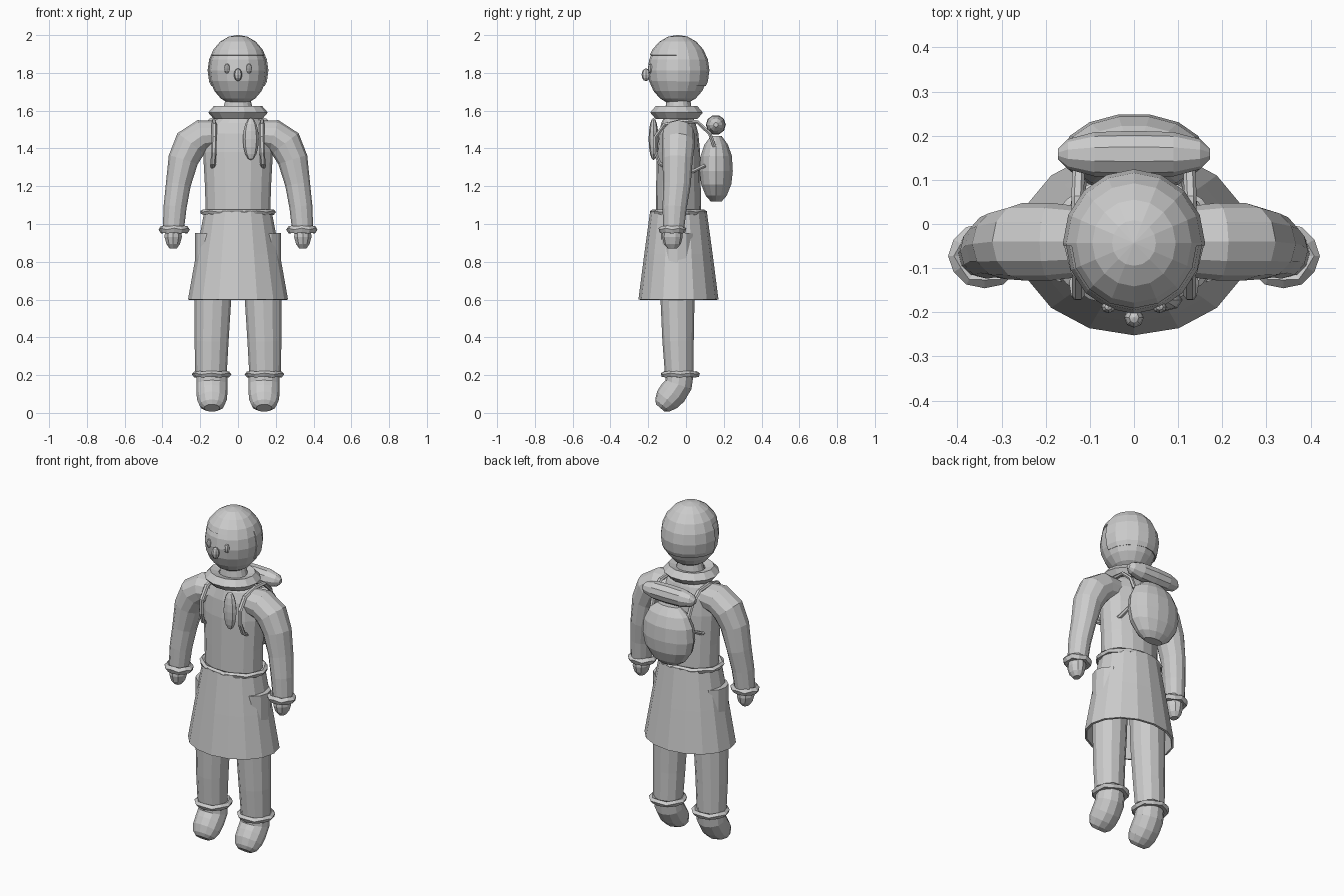
import bpy, bmesh, math
from mathutils import Vector

if "Cube" in bpy.data.objects:
    bpy.data.objects.remove(bpy.data.objects["Cube"])

grey = bpy.data.materials.new("plain grey")
grey.diffuse_color = (0.6, 0.6, 0.6, 1)
grey.use_nodes = True
grey.node_tree.nodes["Principled BSDF"].inputs["Base Color"].default_value = grey.diffuse_color
CY = -0.04  # body axis in y


def make(name, bm):
    bmesh.ops.recalc_face_normals(bm, faces=bm.faces[:])
    me = bpy.data.meshes.new(name)
    bm.to_mesh(me)
    bm.free()
    me.materials.append(grey)
    ob = bpy.data.objects.new(name, me)
    bpy.context.collection.objects.link(ob)
    return ob


def tube(name, path, ref, n=12, caps=True):
    """Loft along path of (point, radius along ref, radius across)."""
    bm = bmesh.new()
    pts = [Vector(p[0]) for p in path]
    rings = []
    for i, (_, ra, rb) in enumerate(path):
        t = (pts[min(i + 1, len(pts) - 1)] - pts[max(i - 1, 0)]).normalized()
        u = Vector(ref)
        u = (u - t * u.dot(t)).normalized()
        v = t.cross(u)
        rings.append([bm.verts.new(pts[i] + u * ra * math.cos(a) + v * rb * math.sin(a))
                      for a in (2 * math.pi * k / n for k in range(n))])
    for a, b in zip(rings, rings[1:]):
        for k in range(n):
            bm.faces.new((a[k], a[(k + 1) % n], b[(k + 1) % n], b[k]))
    if caps:
        bm.faces.new(rings[0])
        bm.faces.new(rings[-1])
    return make(name, bm)


def ball_mesh(center, size, seg=16, rings=10):
    bm = bmesh.new()
    bmesh.ops.create_uvsphere(bm, u_segments=seg, v_segments=rings, radius=1)
    for v in bm.verts:
        v.co = Vector([c + s * w for c, s, w in zip(center, size, v.co)])
    return bm


def ball(name, center, size, seg=16, rings=10):
    return make(name, ball_mesh(center, size, seg, rings))


def ring(name, center, rx, ry, minor, thick, major=14, tilt=0.0):
    """Elliptical torus with a low-poly, slightly twisted section."""
    bm = bmesh.new()
    m = 5
    g = []
    for i in range(major):
        a = 2 * math.pi * i / major
        row = []
        for j in range(m):
            b = 2 * math.pi * j / m + tilt * (i % 2)
            d = minor * math.cos(b)
            row.append(bm.verts.new((center[0] + (rx + d) * math.cos(a),
                                     center[1] + (ry + d) * math.sin(a),
                                     center[2] + thick * math.sin(b))))
        g.append(row)
    for i in range(major):
        p, q = g[i], g[(i + 1) % major]
        for j in range(m):
            bm.faces.new((p[j], q[j], q[(j + 1) % m], p[(j + 1) % m]))
    return make(name, bm)


# Head, hair cap cut with a straight fringe, and face
HEAD = (0, -0.043, 1.813)
ball("head", HEAD, (0.155, 0.16, 0.184))
bm = ball_mesh(HEAD, (0.161, 0.167, 0.188))
for co, no in (((0, 0, 1.73), (0, 0, 1)), ((0, 0, 1.895), (0, 0, 1)), ((0, -0.05, 0), (0, 1, 0))):
    bmesh.ops.bisect_plane(bm, geom=bm.verts[:] + bm.edges[:] + bm.faces[:],
                           plane_co=co, plane_no=no)
cut = []
for f in bm.faces:
    c = f.calc_center_median()
    if c.z < 1.73 or (c.z < 1.895 and c.y < -0.05):
        cut.append(f)
bmesh.ops.delete(bm, geom=cut, context='FACES')
hair = make("hair", bm)
sol = hair.modifiers.new("thickness", 'SOLIDIFY')
sol.thickness = 0.008
sol.offset = -1
ball("nose", (0, -0.212, 1.79), (0.022, 0.023, 0.034), 8, 6)

# Torso with neck
tube("torso", [((0, CY, z), a, b) for z, a, b in (
    (1.03, 0.17, 0.12), (1.2, 0.175, 0.118), (1.38, 0.185, 0.115), (1.48, 0.18, 0.105),
    (1.535, 0.14, 0.09), (1.57, 0.09, 0.075), (1.68, 0.06, 0.06))], (1, 0, 0), 16)

# Scarf: thick collar and hanging tail
ring("collar", (0, -0.05, 1.59), 0.115, 0.1, 0.043, 0.036)
ball("scarf_tail", (0.068, -0.172, 1.45), (0.042, 0.026, 0.112), 8, 8)

# Flared skirt and belt
skirt = tube("skirt", [((0, CY, 1.068), 0.178, 0.15), ((0, CY, 0.84), 0.222, 0.181),
                       ((0, CY, 0.6), 0.265, 0.212)], (1, 0, 0), 16, caps=False)
sol = skirt.modifiers.new("thickness", 'SOLIDIFY')
sol.thickness = 0.012
sol.offset = -1
ring("belt", (0, CY, 1.063), 0.185, 0.135, 0.016, 0.015, 18, 0.5)

# Paired parts
for side, s in (("left", 1), ("right", -1)):
    ball(side + "_eye", (s * 0.058, -0.188, 1.823), (0.016, 0.014, 0.026), 8, 6)
    tube(side + "_arm", [((s * x, y, z), a, b) for x, y, z, a, b in (
        (0.08, -0.04, 1.475, 0.075, 0.07), (0.19, -0.04, 1.468, 0.088, 0.085),
        (0.25, -0.04, 1.425, 0.088, 0.09), (0.29, -0.045, 1.34, 0.08, 0.08),
        (0.316, -0.048, 1.21, 0.073, 0.066), (0.333, -0.06, 1.09, 0.064, 0.061),
        (0.342, -0.066, 0.975, 0.056, 0.056))], (0, 1, 0))
    ring(side + "_cuff", (s * 0.338, -0.072, 0.97), 0.064, 0.056, 0.019, 0.021, 12, 0.4)
    tube(side + "_hand", [((s * 0.343, -0.072, z), a, b) for z, a, b in (
        (0.98, 0.05, 0.045), (0.93, 0.054, 0.048), (0.895, 0.045, 0.038),
        (0.87, 0.024, 0.02))], (0, 1, 0), 10)
    tube(side + "_leg", [((s * x, y, z), a, b) for x, y, z, a, b in (
        (0.128, -0.045, 0.95, 0.1, 0.095), (0.133, -0.045, 0.6, 0.097, 0.09),
        (0.14, -0.042, 0.38, 0.09, 0.083), (0.143, -0.036, 0.2, 0.083, 0.075))], (1, 0, 0))
    ring(side + "_ankle_band", (s * 0.14, -0.03, 0.204), 0.086, 0.086, 0.019, 0.017, 12, 0.4)
    tube(side + "_foot", [((s * 0.138, y, z), a, b) for y, z, a, b in (
        (-0.034, 0.21, 0.08, 0.074), (-0.04, 0.15, 0.083, 0.073), (-0.07, 0.105, 0.082, 0.075),
        (-0.1, 0.07, 0.079, 0.069), (-0.124, 0.04, 0.066, 0.05),
        (-0.136, 0.026, 0.042, 0.03))], (1, 0, 0))
    # Shoulder strap: over the shoulder, down the chest and back under the arm
    tube(side + "_strap", [((s * x, y, z), 0.014, 0.011) for x, y, z in (
        (0.12, 0.15, 1.41), (0.125, 0.125, 1.48), (0.128, 0.06, 1.54), (0.128, -0.03, 1.545),
        (0.126, -0.115, 1.525), (0.126, -0.162, 1.46), (0.128, -0.163, 1.38),
        (0.132, -0.14, 1.32), (0.13, -0.09, 1.29), (0.13, 0.04, 1.28),
        (0.12, 0.1, 1.31))], (1, 0, 0), 6)

# Backpack and bedroll
tube("backpack", [((0, 0.16, z), a, b) for z, a, b in (
    (1.12, 0.06, 0.03), (1.15, 0.105, 0.057), (1.21, 0.147, 0.082), (1.28, 0.162, 0.09),
    (1.36, 0.155, 0.085), (1.42, 0.125, 0.064), (1.465, 0.07, 0.03))], (1, 0, 0), 14)
tube("bedroll", [((x, 0.158, 1.525), r, r) for x, r in (
    (-0.172, 0.012), (-0.15, 0.034), (-0.09, 0.05), (0, 0.053), (0.09, 0.05),
    (0.15, 0.034), (0.172, 0.012))], (0, 1, 0), 10)
